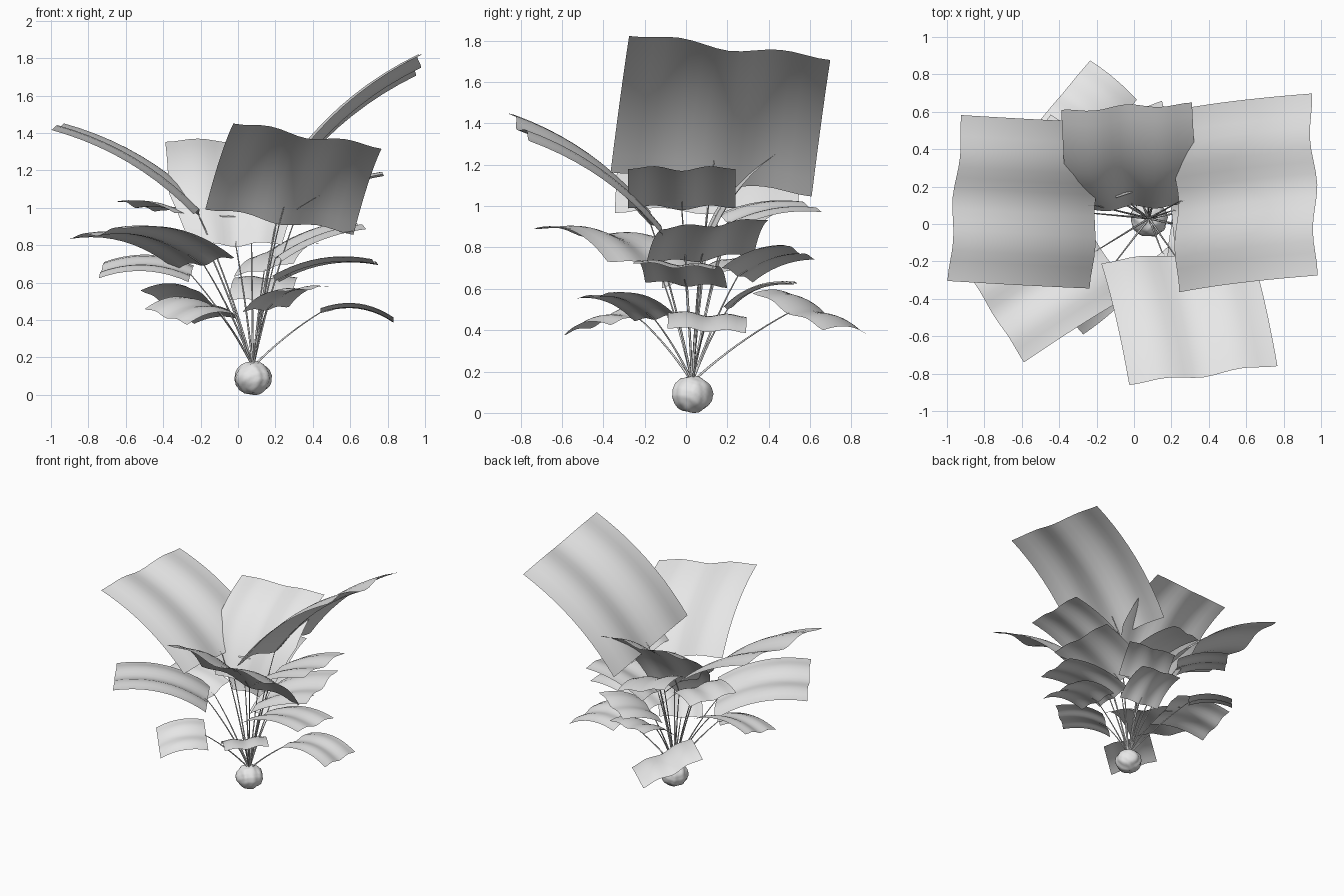
import bpy, bmesh, math
from mathutils import Vector

cube = bpy.data.objects.get("Cube")
if cube:
    bpy.data.objects.remove(cube, do_unlink=True)

grey = bpy.data.materials.new("plain_grey")
grey.use_nodes = True
shade = (0.8, 0.8, 0.8, 1)
grey.diffuse_color = shade
grey.node_tree.nodes["Principled BSDF"].inputs["Base Color"].default_value = shade

CROWN = Vector((0.08, 0.03, 0.15))
ROWS, COLUMNS = 10, 16


def add_object(name, data):
    obj = bpy.data.objects.new(name, data)
    bpy.context.collection.objects.link(obj)
    data.materials.append(grey)


def mesh_object(name, bm):
    mesh = bpy.data.meshes.new(name)
    for face in bm.faces:
        face.smooth = True
    bm.to_mesh(mesh)
    bm.free()
    add_object(name, mesh)


def bezier(a, b, c, t):
    return a * (1 - t) ** 2 + b * 2 * t * (1 - t) + c * t * t


def stem(name, base, inside):
    """Thin tube arching from the bulb to the foot of a leaf."""
    bend = CROWN.lerp(base, 0.45)
    bend.z = CROWN.z + (base.z - CROWN.z) * 0.58
    points = [bezier(CROWN, bend, base, i / 10) for i in range(11)] + [inside]
    curve = bpy.data.curves.new(name, "CURVE")
    curve.dimensions = "3D"
    curve.bevel_depth = 0.006
    curve.bevel_resolution = 1
    spline = curve.splines.new("POLY")
    spline.points.add(len(points) - 1)
    for i, (target, p) in enumerate(zip(spline.points, points)):
        target.co = (*p, 1)
        target.radius = 1 - 0.05 * i
    add_object(name, curve)


def leaf(name, base, tip, width, rise=0.05, roll=0.0, yaw=0.0, foot=1.0):
    """Arched rectangular blade with a sunken midrib, plus its stem.
    roll lifts one long edge, yaw slants the ends, foot narrows the base."""
    base, tip = Vector(base), Vector(tip)
    along = tip - base
    flat = Vector((along.x, along.y, 0)).normalized()
    side = Vector((-flat.y, flat.x, 0)) + flat * yaw + Vector((0, 0, roll))
    side.normalize()
    normal = along.cross(side).normalized()
    middle = (base + tip) / 2 + normal * rise * 2

    bm = bmesh.new()
    grid = []
    for r in range(ROWS + 1):
        t = r / ROWS
        centre = bezier(base, middle, tip, t)
        spread = width * (foot + (1 - foot) * min(1, t * 2.5))
        row = []
        for c in range(COLUMNS + 1):
            u = 2 * c / COLUMNS - 1
            wave = 0.019 * (1 - math.cos(2 * math.pi * u)) + 0.02 * abs(u)
            row.append(bm.verts.new(centre + side * u * spread / 2 + normal * wave * width))
        grid.append(row)
    for low, high in zip(grid, grid[1:]):
        for c in range(COLUMNS):
            bm.faces.new((low[c], high[c], high[c + 1], low[c + 1]))
    bm.normal_update()
    mesh_object(name, bm)
    stem(name + "_stem", base, bezier(base, middle, tip, 0.16) - normal * 0.004)


# Lumpy bulb
bm = bmesh.new()
bmesh.ops.create_icosphere(bm, subdivisions=4, radius=0.098)
for v in bm.verts:
    x, y, z = v.co * 75
    v.co *= 1 + 0.025 * (math.sin(x + 2 * math.sin(y)) + math.sin(y + z) * math.cos(z - x))
    v.co.z *= 0.9
    v.co += Vector((CROWN.x, CROWN.y, 0))
lowest = min(v.co.z for v in bm.verts)
for v in bm.verts:
    v.co.z -= lowest
mesh_object("bulb", bm)

# Large top leaves
leaf("top_left_leaf", (.24, .12, 1.09), (.98, .21, 1.75), .98, .07, -.12, .09)
leaf("top_right_leaf", (-.21, .1, .96), (-.97, .14, 1.41), .89, .06, -.02, .03)
leaf("top_back_leaf", (-.01, .1, .79), (-.04, .64, 1.35), .7, .09, -.02, 0, .7)
leaf("top_front_leaf", (.22, -.17, .91), (.37, -.82, 1.37), .81, .055, -.17, .1)

# Middle leaves
leaf("front_right_middle_leaf", (-.18, -.13, .69), (-.75, -.49, .85), .6, .07, .1)
leaf("left_upper_middle_leaf", (.32, -.02, .98), (.78, -.02, 1.17), .52, .03)
leaf("left_middle_leaf", (.2, .07, .73), (.65, .14, .9), .53, .03, .09)
leaf("left_lower_middle_leaf", (.2, 0, .61), (.73, -.06, .7), .4, .05, -.07)
leaf("back_right_middle_leaf", (-.24, .22, .94), (-.55, .44, 1), .36, .03, .15)
leaf("back_middle_leaf", (.07, .2, .92), (-.02, .6, .99), .36, .03, .15, -.12)
leaf("back_left_middle_leaf", (.14, .25, .66), (.28, .55, .77), .36, .03, -.2)
leaf("right_middle_leaf", (-.25, .06, .64), (-.73, .1, .66), .36, .05, -.25)

# Small low leaves
leaf("back_right_low_leaf", (-.13, .49, .48), (-.38, .7, .46), .48, .03, .4)
leaf("front_right_low_leaf", (-.12, -.23, .46), (-.385, -.455, .41), .36, .04, -.24)
leaf("front_left_low_leaf", (.15, -.15, .45), (.38, -.43, .56), .32, .04, .08)
leaf("left_low_leaf", (.44, .1, .44), (.83, .1, .39), .38, .05, -.06)
leaf("back_low_leaf", (.12, .2, .5), (.16, .52, .62), .34, .04)
